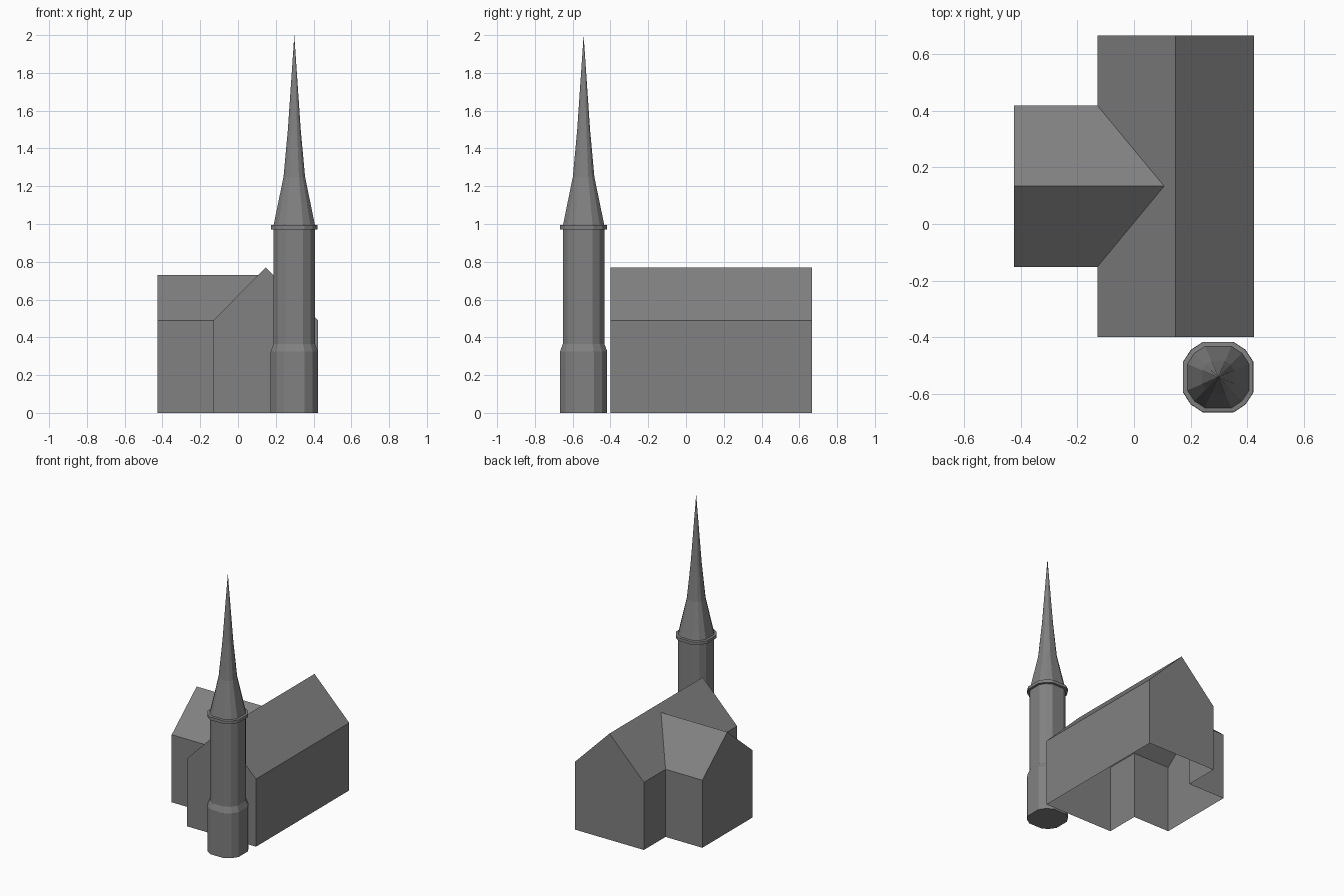
import bpy, bmesh

if "Cube" in bpy.data.objects:
    bpy.data.objects.remove(bpy.data.objects["Cube"])

# Dark grey for every part
grey = bpy.data.materials.new("dark_grey")
grey.diffuse_color = (0.22, 0.22, 0.22, 1)
grey.use_nodes = True
grey.node_tree.nodes["Principled BSDF"].inputs["Base Color"].default_value = grey.diffuse_color


def make_object(name, bm):
    bmesh.ops.remove_doubles(bm, verts=bm.verts, dist=1e-5)
    bmesh.ops.recalc_face_normals(bm, faces=bm.faces)
    mesh = bpy.data.meshes.new(name)
    bm.to_mesh(mesh)
    bm.free()
    mesh.materials.append(grey)
    obj = bpy.data.objects.new(name, mesh)
    bpy.context.collection.objects.link(obj)
    return obj


# Church body: one open-bottomed shell, nave along y with a side wing towards -x
XL, XR, XW = -0.13, 0.424, -0.425      # nave left, nave right, wing end
XM = 0.146                             # nave ridge
Y0, Y1 = -0.40, 0.668                  # nave front, back
W0, W1 = -0.152, 0.42                  # wing front, back
WM = (W0 + W1) / 2                     # wing ridge
EAVE, RIDGE, WRIDGE = 0.49, 0.77, 0.73
XV = XL + (WRIDGE - EAVE) / (RIDGE - EAVE) * (XM - XL)   # wing ridge meets nave roof

body = bmesh.new()


def face(*points):
    body.faces.new([body.verts.new(p) for p in points])


def wall(xa, ya, xb, yb):
    face((xa, ya, 0), (xb, yb, 0), (xb, yb, EAVE), (xa, ya, EAVE))


# Nave walls, gables and roof slopes
wall(XR, Y0, XR, Y1)
wall(XL, Y0, XL, W0)
wall(XL, W1, XL, Y1)
for y in (Y0, Y1):
    face((XL, y, 0), (XR, y, 0), (XR, y, EAVE), (XM, y, RIDGE), (XL, y, EAVE))
face((XR, Y0, EAVE), (XR, Y1, EAVE), (XM, Y1, RIDGE), (XM, Y0, RIDGE))
face((XM, Y0, RIDGE), (XM, Y1, RIDGE), (XL, Y1, EAVE), (XL, W1, EAVE),
     (XV, WM, WRIDGE), (XL, W0, EAVE), (XL, Y0, EAVE))

# Wing walls, gable and roof slopes
for y in (W0, W1):
    wall(XW, y, XL, y)
    face((XW, y, EAVE), (XL, y, EAVE), (XV, WM, WRIDGE), (XW, WM, WRIDGE))
face((XW, W0, 0), (XW, W1, 0), (XW, W1, EAVE), (XW, WM, WRIDGE), (XW, W0, EAVE))
make_object("church_body", body)

# Tower: twelve-sided rounded-square section lofted through (half width, height)
CX, CY = 0.298, -0.542
A, B = 0.43, 0.775
SECTION = []
quarter = [(1, A), (B, B), (A, 1)]
for _ in range(4):
    SECTION += quarter
    quarter = [(-y, x) for x, y in quarter]


def loft(name, profile, cap_bottom=False):
    bm = bmesh.new()
    rings = []
    for r, z in profile:
        if r == 0:
            rings.append([bm.verts.new((CX, CY, z))] * 12)
        else:
            rings.append([bm.verts.new((CX + r * x, CY + r * y, z)) for x, y in SECTION])
    for low, high in zip(rings, rings[1:]):
        for i in range(12):
            j = (i + 1) % 12
            corners = [low[i], low[j], high[j], high[i]]
            bm.faces.new(list(dict.fromkeys(corners)))
    if cap_bottom:
        bm.faces.new(rings[0])
    return make_object(name, bm)


loft("tower_shaft", [(0.125, 0), (0.125, 0.325), (0.11, 0.365), (0.11, 0.97)], True)
loft("tower_collar", [(0.11, 0.97), (0.124, 0.972), (0.124, 0.994), (0.109, 0.996)])
loft("spire", [(0.109, 0.996), (0.057, 1.25), (0.034, 1.5), (0, 2.0)])
